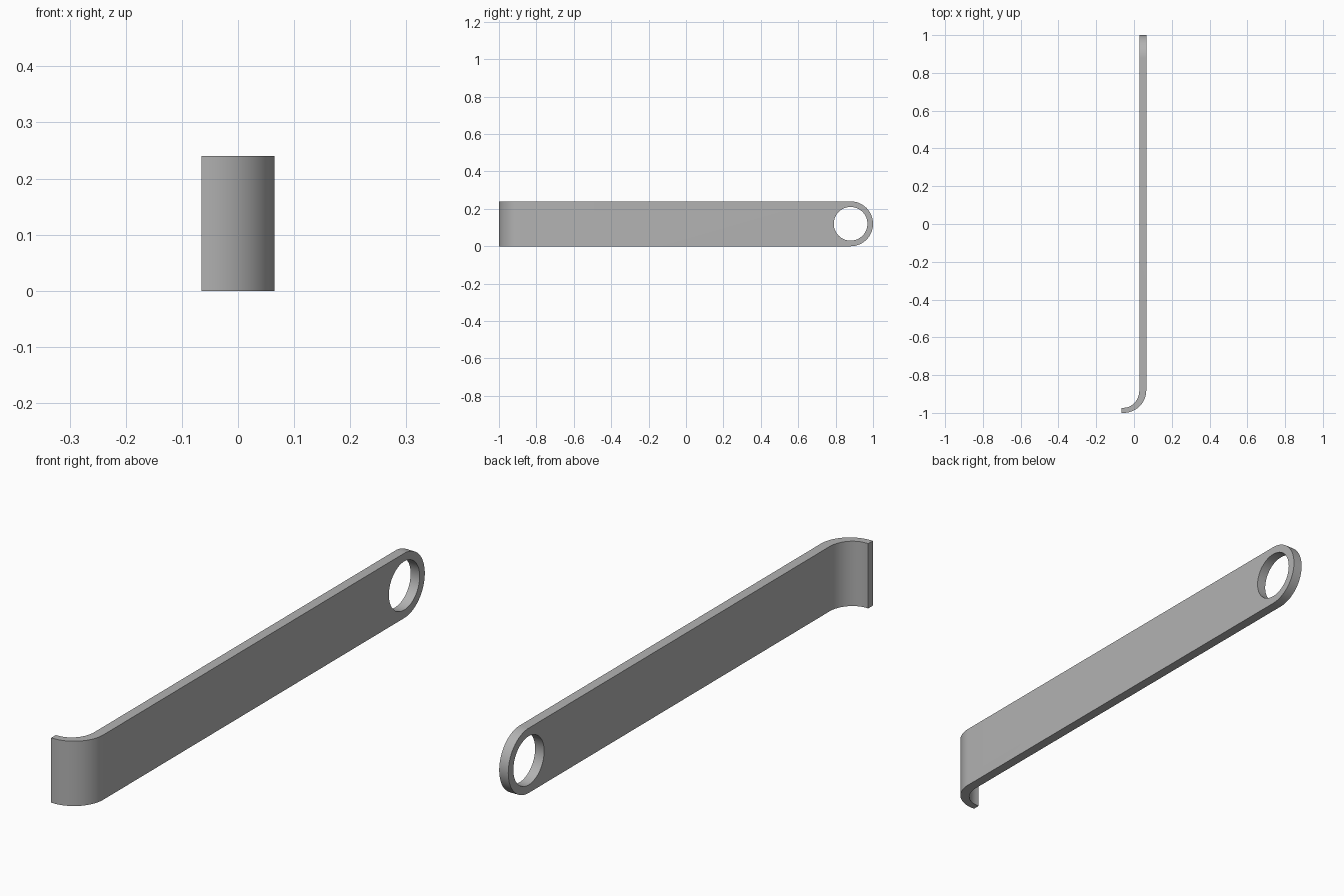
import bpy, bmesh
from math import cos, sin, pi, radians
from mathutils import Vector

cube = bpy.data.objects.get("Cube")
if cube:
    bpy.data.objects.remove(cube, do_unlink=True)

HEIGHT = 0.24
HALF_X = 0.065
THICK = 0.037
EYE_Y = 0.88          # centre of the rounded end and its hole
BEND = Vector((-0.055, -0.88))

metal = bpy.data.materials.new("grey metal")
metal.use_nodes = True
grey = (0.45, 0.45, 0.45, 1)
metal.diffuse_color = grey
metal.node_tree.nodes["Principled BSDF"].inputs["Base Color"].default_value = grey


def arc(cx, cy, rx, ry, start, end, steps):
    """Points on an elliptical arc, angles in degrees."""
    angles = [radians(start + (end - start) * i / steps) for i in range(steps + 1)]
    return [(cx + rx * cos(a), cy + ry * sin(a)) for a in angles]


def prism(name, outline, to_3d, push):
    """Extrude a flat outline into a closed solid."""
    bm = bmesh.new()
    face = bm.faces.new([bm.verts.new(to_3d(*p)) for p in outline])
    grown = bmesh.ops.extrude_face_region(bm, geom=[face], use_keep_orig=True)["geom"]
    bmesh.ops.translate(bm, vec=push, verts=[g for g in grown if isinstance(g, bmesh.types.BMVert)])
    bmesh.ops.recalc_face_normals(bm, faces=bm.faces)
    mesh = bpy.data.meshes.new(name)
    bm.to_mesh(mesh)
    bm.free()
    mesh.materials.append(metal)
    obj = bpy.data.objects.new(name, mesh)
    bpy.context.collection.objects.link(obj)
    return obj


# Long strip with its front end curled into a short lip, seen from above
inner_x = HALF_X - THICK
outer = arc(*BEND, HALF_X - BEND.x, 1 + BEND.y, 0, -90, 24)
inner = arc(*BEND, inner_x - BEND.x, 0.093, -90, 0, 24)
outline = ([(HALF_X, 1)] + outer + [(-HALF_X, -1), (-HALF_X, -0.973)]
           + inner + [(inner_x, 1)])
strip = prism("bent_strip", outline, lambda x, y: (x, y, 0), (0, 0, HEIGHT))

# Helpers shaping the back end: rounded silhouette and round hole
mid = HEIGHT / 2
side = lambda y, z: (-0.3, y, z)
# the silhouette is slightly oversize in front so only the rounded end trims
rounded = [(-1.2, 0)] + arc(EYE_Y, mid, 1 - EYE_Y, mid, -90, 90, 48) + [(-1.2, HEIGHT)]
silhouette = prism("end_silhouette", rounded, side, (0.6, 0, 0))
hole = prism("hole_cutter", arc(EYE_Y, mid, 0.09, 0.09, 0, 360 - 5, 71), side, (0.6, 0, 0))

for helper, operation in ((silhouette, "INTERSECT"), (hole, "DIFFERENCE")):
    cut = strip.modifiers.new(helper.name, "BOOLEAN")
    cut.operation = operation
    cut.solver = "EXACT"
    cut.object = helper

# Bake the cuts, then drop the helpers
bpy.context.view_layer.objects.active = strip
bpy.ops.object.select_all(action="DESELECT")
strip.select_set(True)
for cut in list(strip.modifiers):
    bpy.ops.object.modifier_apply(modifier=cut.name)
for helper in (silhouette, hole):
    bpy.data.objects.remove(helper, do_unlink=True)

bpy.ops.object.shade_smooth_by_angle(angle=radians(30))
